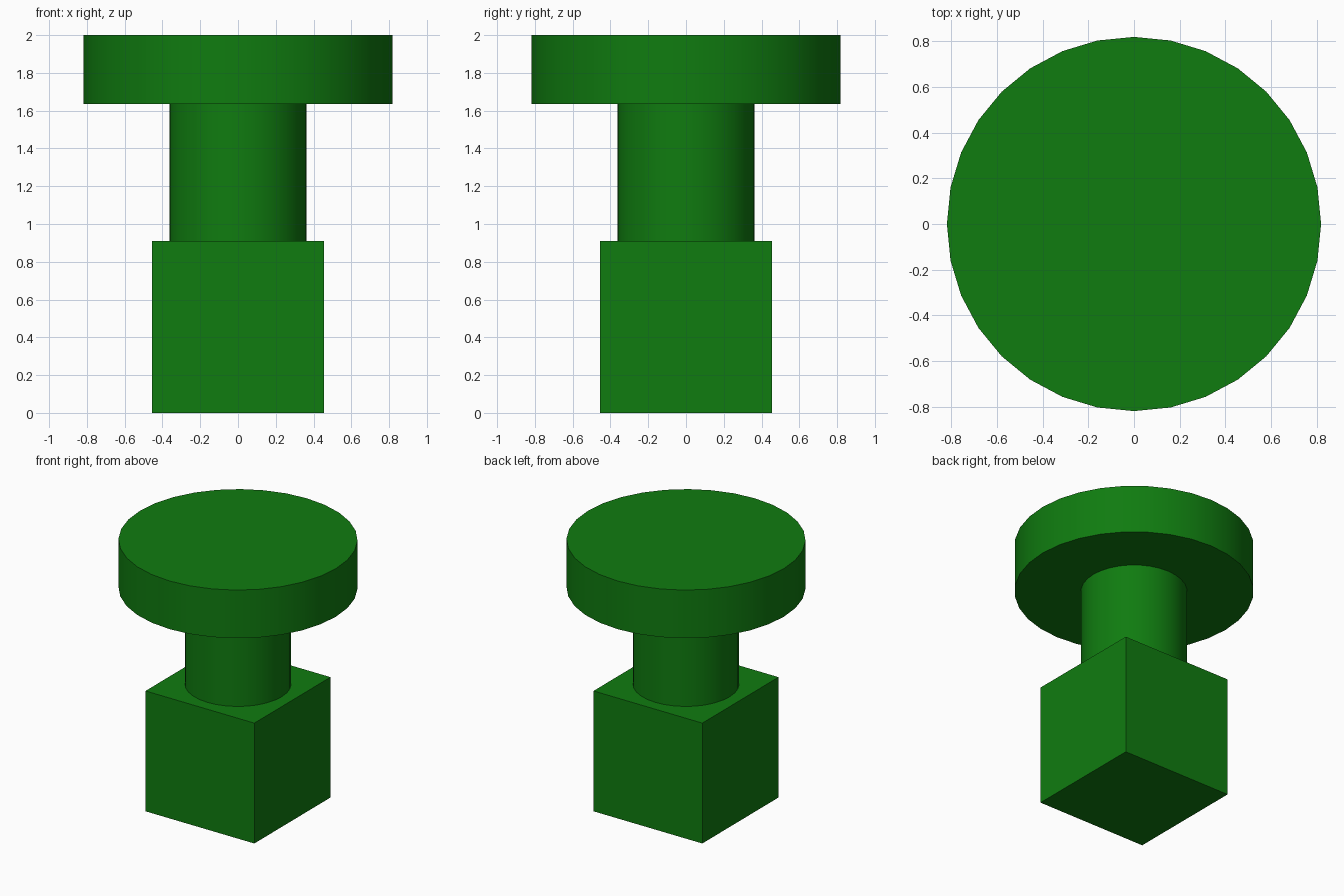
import bpy
import math

default = bpy.data.objects.get("Cube")
if default:
    bpy.data.objects.remove(default, do_unlink=True)

# One green for every part
green = bpy.data.materials.new("green")
green.use_nodes = True
colour = (0.005, 0.2, 0.005, 1)
green.diffuse_color = colour
green.node_tree.nodes["Principled BSDF"].inputs["Base Color"].default_value = colour

UNIT = 1 / 11  # the whole model is 22 units tall


def finish(name):
    obj = bpy.context.object
    obj.name = name
    obj.data.name = name
    obj.data.materials.append(green)
    return obj


def cylinder(name, radius, bottom, top):
    bpy.ops.mesh.primitive_cylinder_add(
        vertices=32, radius=radius * UNIT, depth=(top - bottom) * UNIT,
        location=(0, 0, (bottom + top) / 2 * UNIT))
    bpy.ops.object.shade_smooth_by_angle(angle=math.radians(30))
    return finish(name)


# Square base block
bpy.ops.mesh.primitive_cube_add(size=10 * UNIT, location=(0, 0, 5 * UNIT))
finish("base_block")

# Round stem and wide disc on top
cylinder("stem", 4, 10, 18)
cylinder("top_disc", 9, 18, 22)
